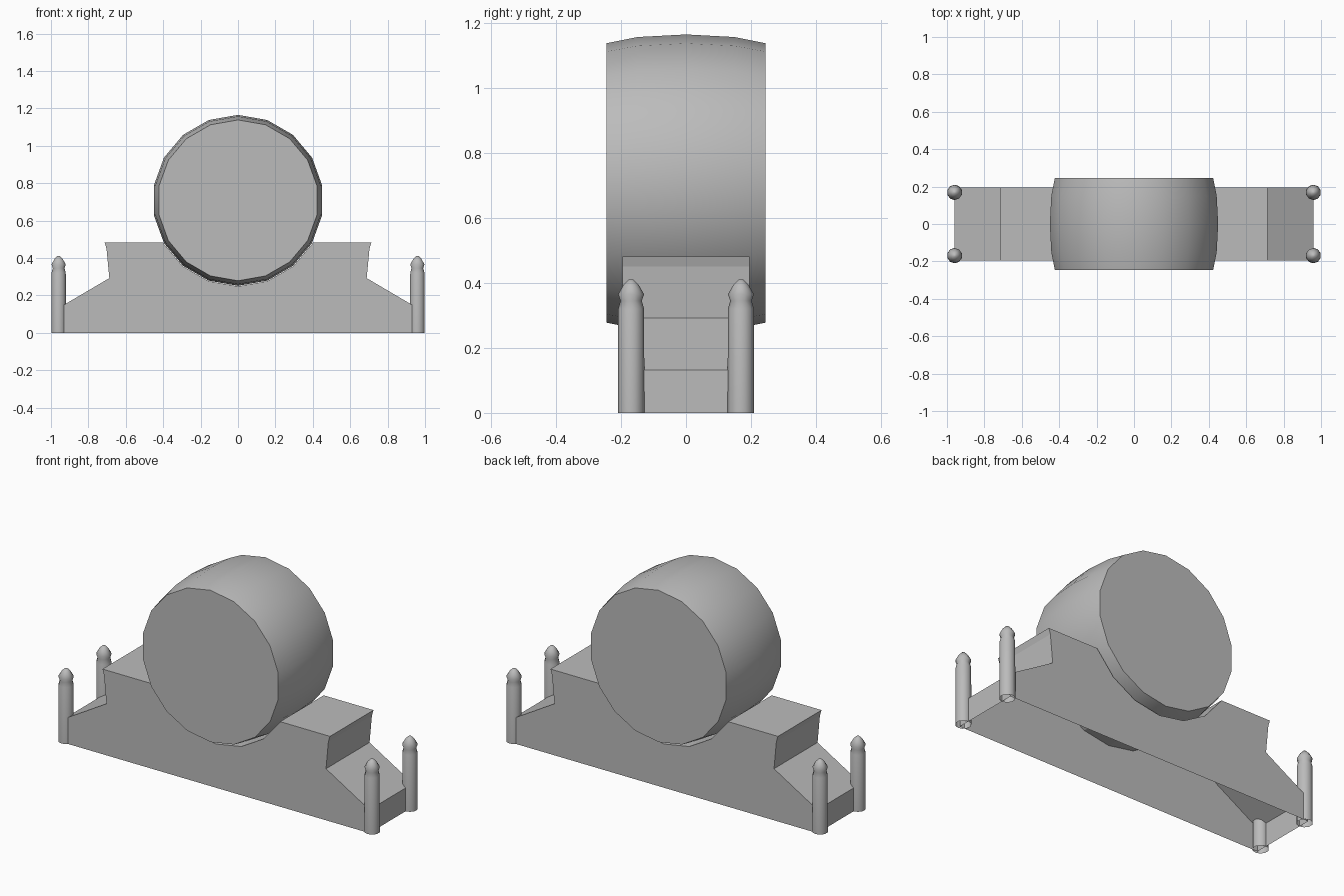
import bpy, bmesh
from math import sin, cos, pi, radians

cube = bpy.data.objects.get("Cube")
if cube:
    bpy.data.objects.remove(cube, do_unlink=True)

gray = bpy.data.materials.new("plain_gray")
gray.use_nodes = True
gray.diffuse_color = (0.5, 0.5, 0.5, 1)
gray.node_tree.nodes["Principled BSDF"].inputs["Base Color"].default_value = (0.5, 0.5, 0.5, 1)


def finish(name, bm, smooth=None):
    """Turn a bmesh into a named object."""
    mesh = bpy.data.meshes.new(name)
    bm.to_mesh(mesh)
    bm.free()
    mesh.materials.append(gray)
    obj = bpy.data.objects.new(name, mesh)
    bpy.context.collection.objects.link(obj)
    if smooth:
        bpy.ops.object.select_all(action='DESELECT')
        obj.select_set(True)
        bpy.context.view_layer.objects.active = obj
        bpy.ops.object.shade_smooth_by_angle(angle=radians(smooth))
    return obj


def lathe(name, profile, sides, place, caps, smooth):
    """Sweep (radius, height) pairs; place maps local coordinates to the model."""
    bm = bmesh.new()
    rings = []
    for r, h in profile:
        angles = [2 * pi * i / sides for i in range(sides)]
        rings.append([bm.verts.new(place(r * sin(a), r * cos(a), h)) for a in angles])
    for low, high in zip(rings, rings[1:]):
        for i in range(sides):
            j = (i + 1) % sides
            bm.faces.new((low[i], high[i], high[j], low[j]))
    if "start" in caps:
        bm.faces.new(rings[0])
    if "end" in caps:
        bm.faces.new(rings[-1][::-1])
    return finish(name, bm, smooth)


# Barrel lying along y, bulging at the middle
SIDES, CENTER = 18, 0.708
lathe("barrel", [(0.43, -0.245), (0.449, -0.15), (0.457, 0), (0.449, 0.15), (0.43, 0.245)],
      SIDES, lambda a, b, h: (a, h, CENTER + b), ("start", "end"), 30)
barrel = bpy.data.objects["barrel"]
bm = bmesh.new()
bm.from_mesh(barrel.data)
bmesh.ops.recalc_face_normals(bm, faces=bm.faces)
bm.to_mesh(barrel.data)
bm.free()

# Stand: stepped side outline with a round cradle, open underneath
TOP, RADIUS, HALF = 0.482, 0.46, 0.195
flank = [(0.96, 0), (0.96, 0.132), (0.688, 0.292), (0.703, 0.45), (0.713, TOP)]
step = 2 * pi / SIDES
cradle = [(RADIUS * sin(step * k), CENTER - RADIUS * cos(step * k)) for k in range(-3, 4)]
rim = (RADIUS ** 2 - (CENTER - TOP) ** 2) ** 0.5
outline = flank + [(rim, TOP)] + cradle[::-1] + [(-rim, TOP)]
outline += [(-x, z) for x, z in flank[::-1]]
bm = bmesh.new()
front = [bm.verts.new((x, -HALF, z)) for x, z in outline]
back = [bm.verts.new((x, HALF, z)) for x, z in outline]
bm.faces.new(front)
bm.faces.new(back[::-1])
for i in range(len(outline) - 1):
    bm.faces.new((front[i], back[i], back[i + 1], front[i + 1]))
bmesh.ops.recalc_face_normals(bm, faces=bm.faces)
finish("stand", bm)

# Four corner posts with a neck and pointed head
post = [(0.041, 0), (0.04, 0.32), (0.033, 0.345), (0.04, 0.365), (0.023, 0.395), (0.008, 0.41)]
for x, side in ((0.959, "left"), (-0.959, "right")):
    for y, end in ((-0.169, "front"), (0.169, "back")):
        lathe(f"{end}_{side}_post", post, 10,
              lambda a, b, h: (x + a, y + b, h), ("end",), 60)
